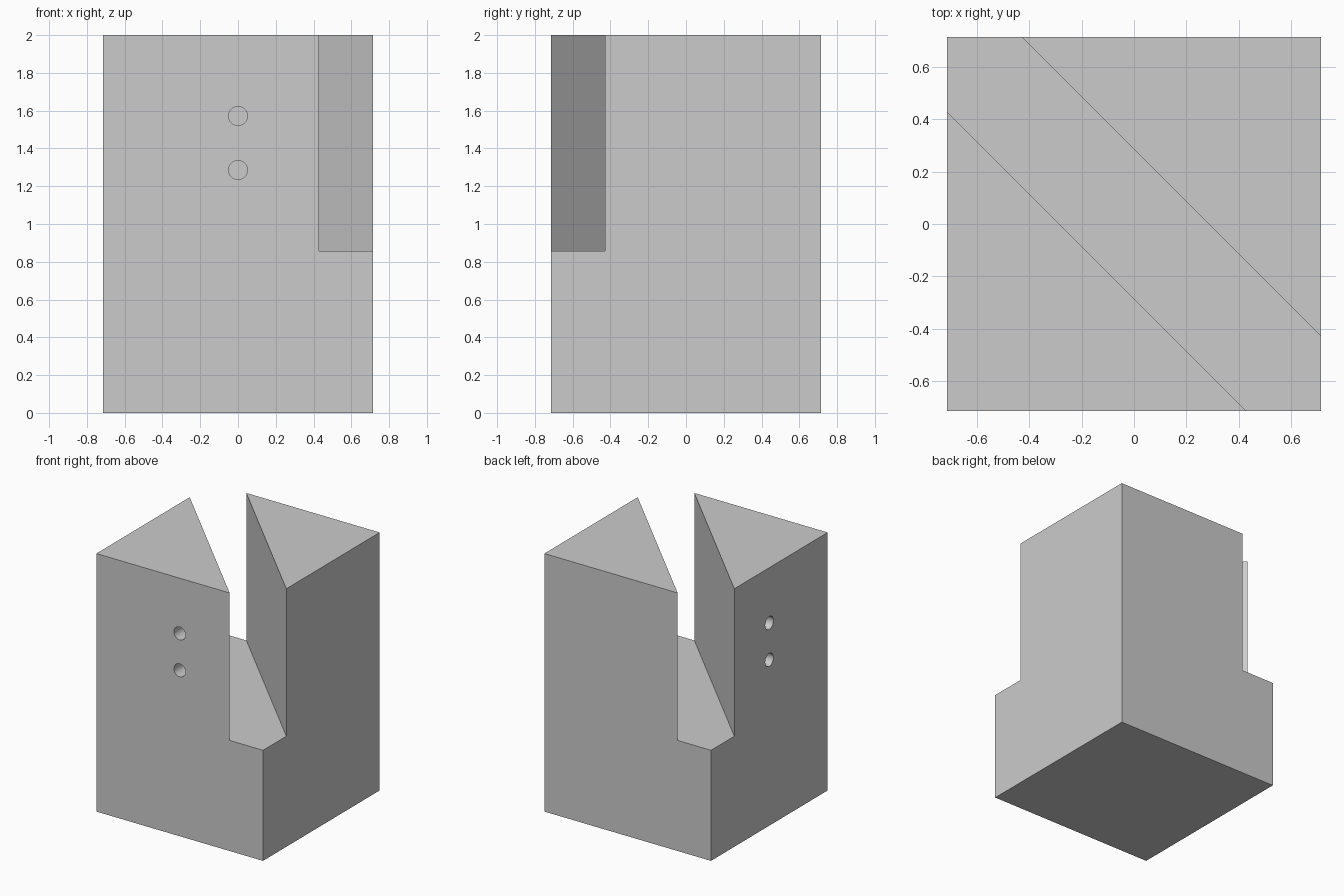
import bpy
from math import pi, radians, sqrt

old = bpy.data.objects.get("Cube")
if old:
    bpy.data.objects.remove(old, do_unlink=True)

WIDTH, HEIGHT = 10 / 7, 2.0
SLOT_FLOOR = 6 / 7
SLOT_WIDTH = WIDTH * 0.4 / sqrt(2)
HOLE_RADIUS = 0.05
HOLE_HEIGHTS = (9 / 7, 11 / 7)

grey = bpy.data.materials.new("plain_grey")
grey.use_nodes = True
colour = (0.6, 0.6, 0.6, 1)
grey.diffuse_color = colour
grey.node_tree.nodes["Principled BSDF"].inputs["Base Color"].default_value = colour


def box(name, size, location, turn=0):
    bpy.ops.mesh.primitive_cube_add(size=1, location=location, rotation=(0, 0, turn))
    obj = bpy.context.object
    obj.name = name
    obj.scale = size
    bpy.ops.object.transform_apply(location=True, rotation=True, scale=True)
    return obj


def hole(name, location, rotation):
    bpy.ops.mesh.primitive_cylinder_add(vertices=48, radius=HOLE_RADIUS, depth=WIDTH / 2,
                                        location=location, rotation=rotation)
    obj = bpy.context.object
    obj.name = name
    return obj


def cut(target, cutter):
    mod = target.modifiers.new(cutter.name, "BOOLEAN")
    mod.operation = "DIFFERENCE"
    mod.solver = "EXACT"
    mod.object = cutter
    bpy.context.view_layer.objects.active = target
    bpy.ops.object.modifier_apply(modifier=mod.name)
    bpy.data.objects.remove(cutter, do_unlink=True)


# Main block
block = box("slotted_block", (WIDTH, WIDTH, HEIGHT), (0, 0, HEIGHT / 2))
block.data.materials.append(grey)

# Diagonal slot, open at the top and at two opposite corners
cut(block, box("slot_cutter", (WIDTH * 2, SLOT_WIDTH, HEIGHT),
               (0, 0, SLOT_FLOOR + HEIGHT / 2), -pi / 4))

# Screw holes through one wall only, from the front and from the -x side
for z in HOLE_HEIGHTS:
    cut(block, hole("front_hole_cutter", (0, -WIDTH / 2, z), (pi / 2, 0, 0)))
    cut(block, hole("side_hole_cutter", (-WIDTH / 2, 0, z), (0, pi / 2, 0)))

# Smooth hole walls, sharp block edges
bpy.ops.object.select_all(action="DESELECT")
block.select_set(True)
bpy.context.view_layer.objects.active = block
bpy.ops.object.shade_smooth_by_angle(angle=radians(30))
